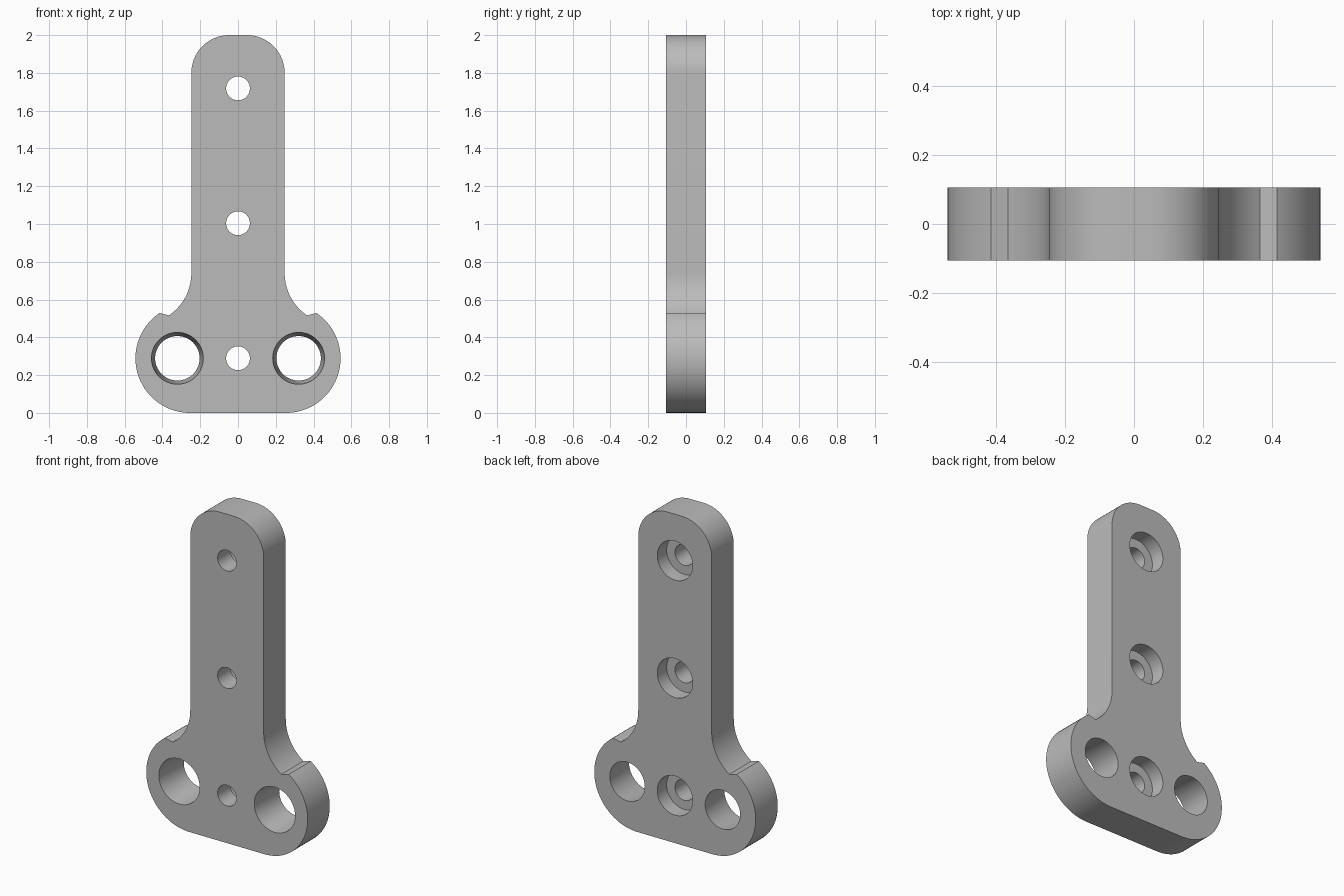
import bpy, bmesh, math
from mathutils import Vector
from mathutils.geometry import interpolate_bezier

cube = bpy.data.objects.get("Cube")
if cube:
    bpy.data.objects.remove(cube)

FRONT, BACK = -0.106, 0.106

grey = bpy.data.materials.new("plain_grey")
grey.use_nodes = True
grey.diffuse_color = (0.5, 0.5, 0.5, 1)
grey.node_tree.nodes["Principled BSDF"].inputs["Base Color"].default_value = (0.5, 0.5, 0.5, 1)


def arc(cx, cz, r, start, end, steps=20):
    angles = [math.radians(start + (end - start) * i / steps) for i in range(steps + 1)]
    return [Vector((cx + r * math.cos(a), 0, cz + r * math.sin(a))) for a in angles]


def cutter(name, x, z, r_front, r_back, y0, y1):
    bpy.ops.mesh.primitive_cone_add(vertices=64, radius1=r_back, radius2=r_front, depth=y1 - y0,
                                    location=(x, (y0 + y1) / 2, z), rotation=(math.pi / 2, 0, 0))
    ob = bpy.context.object
    ob.name = name
    ob.hide_render = True
    return ob


# Half outline: lower lobe, concave neck, straight edge, rounded top
right = arc(0.254, 0.289, 0.289, -90, 56, 36)
right += arc(0.517, 0.74, 0.27, 236, 180, 16)
right += arc(0.047, 1.8, 0.2, 0, 90)
left = [Vector((-p.x, 0, p.z)) for p in reversed(right)]

# Plate body
bm = bmesh.new()
face = bm.faces.new([bm.verts.new((p.x, FRONT, p.z)) for p in right + left])
solid = bmesh.ops.extrude_face_region(bm, geom=[face])
bmesh.ops.translate(bm, vec=(0, BACK - FRONT, 0),
                    verts=[g for g in solid["geom"] if isinstance(g, bmesh.types.BMVert)])
bmesh.ops.recalc_face_normals(bm, faces=bm.faces)
mesh = bpy.data.meshes.new("bracket_plate")
bm.to_mesh(mesh)
bm.free()
plate = bpy.data.objects.new("bracket_plate", mesh)
bpy.context.collection.objects.link(plate)
mesh.materials.append(grey)

# Screw holes with counterbores in the back
cutters = []
for z in (0.289, 1.004, 1.718):
    cutters.append(cutter("screw_hole", 0, z, 0.063, 0.063, -0.2, 0.2))
    cutters.append(cutter("counterbore", 0, z, 0.119, 0.119, BACK - 0.09, 0.2))

# Tapered large holes, wider at the front
for x in (-0.321, 0.321):
    cutters.append(cutter("tapered_hole", x, 0.289, 0.1458, 0.1092, -0.2, 0.2))

for c in cutters:
    mod = plate.modifiers.new(c.name, "BOOLEAN")
    mod.operation = "DIFFERENCE"
    mod.solver = "EXACT"
    mod.object = c

bpy.ops.object.select_all(action="DESELECT")
plate.select_set(True)
bpy.context.view_layer.objects.active = plate
for mod in list(plate.modifiers):
    bpy.ops.object.modifier_apply(modifier=mod.name)
for c in cutters:
    bpy.data.objects.remove(c)

bpy.ops.object.shade_smooth_by_angle(angle=math.radians(30))
